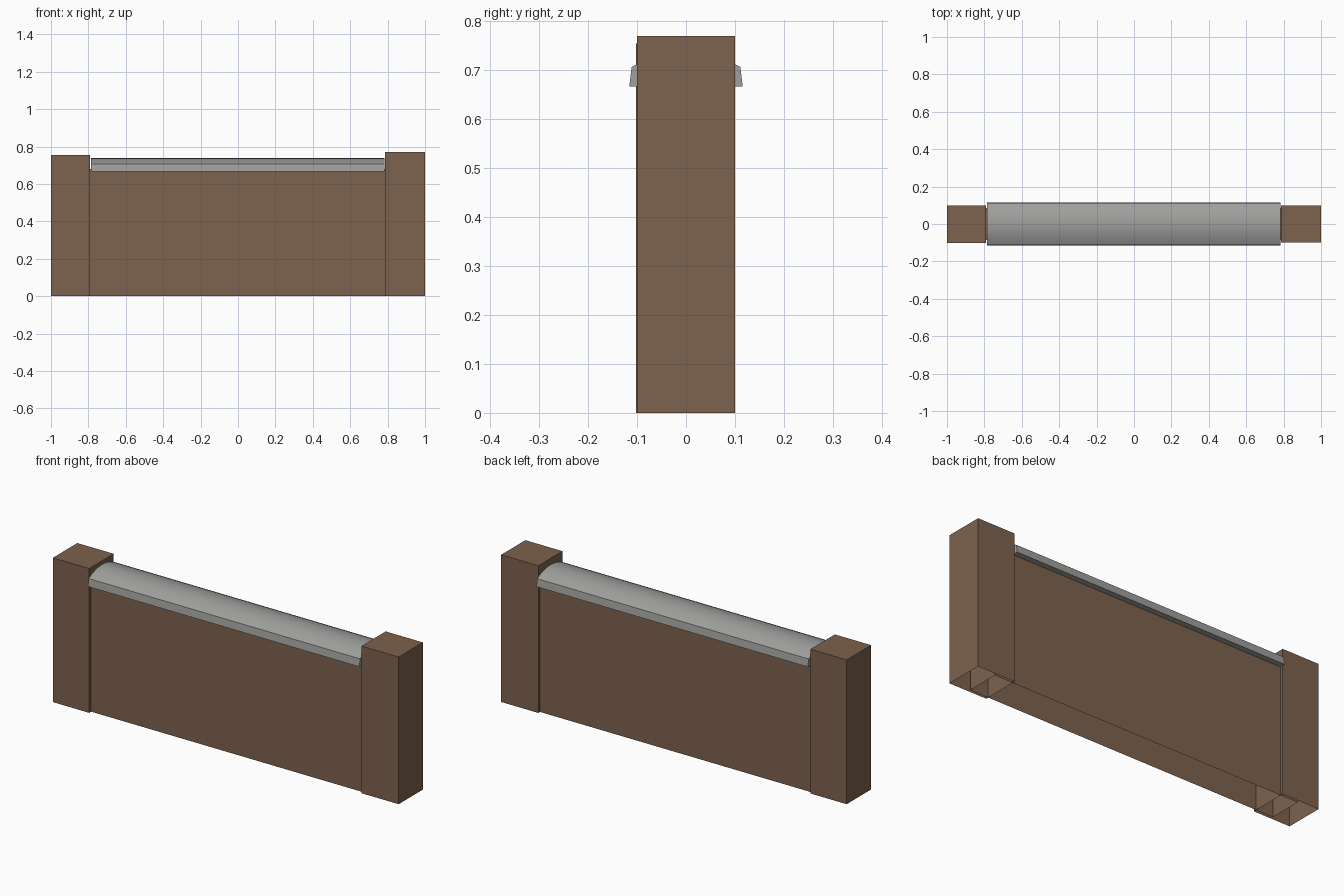
import bpy, bmesh, math

if "Cube" in bpy.data.objects:
    bpy.data.objects.remove(bpy.data.objects["Cube"])


def material(name, rgb):
    m = bpy.data.materials.new(name)
    m.diffuse_color = (*rgb, 1)
    m.use_nodes = True
    m.node_tree.nodes["Principled BSDF"].inputs["Base Color"].default_value = m.diffuse_color
    return m


brown = material("brown earth", (0.205, 0.122, 0.075))
grey = material("grey stone", (0.35, 0.35, 0.34))


def finish(bm, name, mat):
    bmesh.ops.recalc_face_normals(bm, faces=bm.faces)
    me = bpy.data.meshes.new(name)
    bm.to_mesh(me)
    bm.free()
    me.materials.append(mat)
    ob = bpy.data.objects.new(name, me)
    bpy.context.collection.objects.link(ob)
    return ob


def open_box(name, x0, x1, y0, y1, z1, mat):
    """Box standing on the ground with no bottom face."""
    bm = bmesh.new()
    bmesh.ops.create_cube(bm, size=1)
    for v in bm.verts:
        v.co = (x1 if v.co.x > 0 else x0, y1 if v.co.y > 0 else y0,
                z1 if v.co.z > 0 else 0)
    bmesh.ops.recalc_face_normals(bm, faces=bm.faces)
    bottom = [f for f in bm.faces if f.calc_center_median().z < 0.001]
    me_name = name
    bmesh.ops.delete(bm, geom=bottom, context='FACES_ONLY')
    return finish(bm, me_name, mat)


# End posts, slightly uneven heights
open_box("left_post", -1.0, -0.79, -0.102, 0.1, 0.755, brown)
open_box("right_post", 0.785, 1.0, -0.1, 0.1, 0.77, brown)

# Wall panel, slightly recessed and running into the posts
open_box("wall_panel", -0.89, 0.89, -0.086, 0.086, 0.68, brown)

# Capping stone: flared sides with a shallow domed top
profile = [(-0.116, 0.667)]
steps = 8
for i in range(steps + 1):
    y = -0.111 + 0.222 * i / steps
    profile.append((y, 0.707 + 0.031 * (1 - (y / 0.111) ** 2)))
profile.append((0.116, 0.667))
bm = bmesh.new()
end = bm.faces.new([bm.verts.new((-0.787, y, z)) for y, z in profile])
ext = bmesh.ops.extrude_face_region(bm, geom=[end], use_keep_orig=True)
for v in ext["geom"]:
    if isinstance(v, bmesh.types.BMVert):
        v.co.x = 0.784
cap = finish(bm, "cap_stone", grey)
bpy.context.view_layer.objects.active = cap
cap.select_set(True)
bpy.ops.object.shade_smooth_by_angle(angle=math.radians(30))
